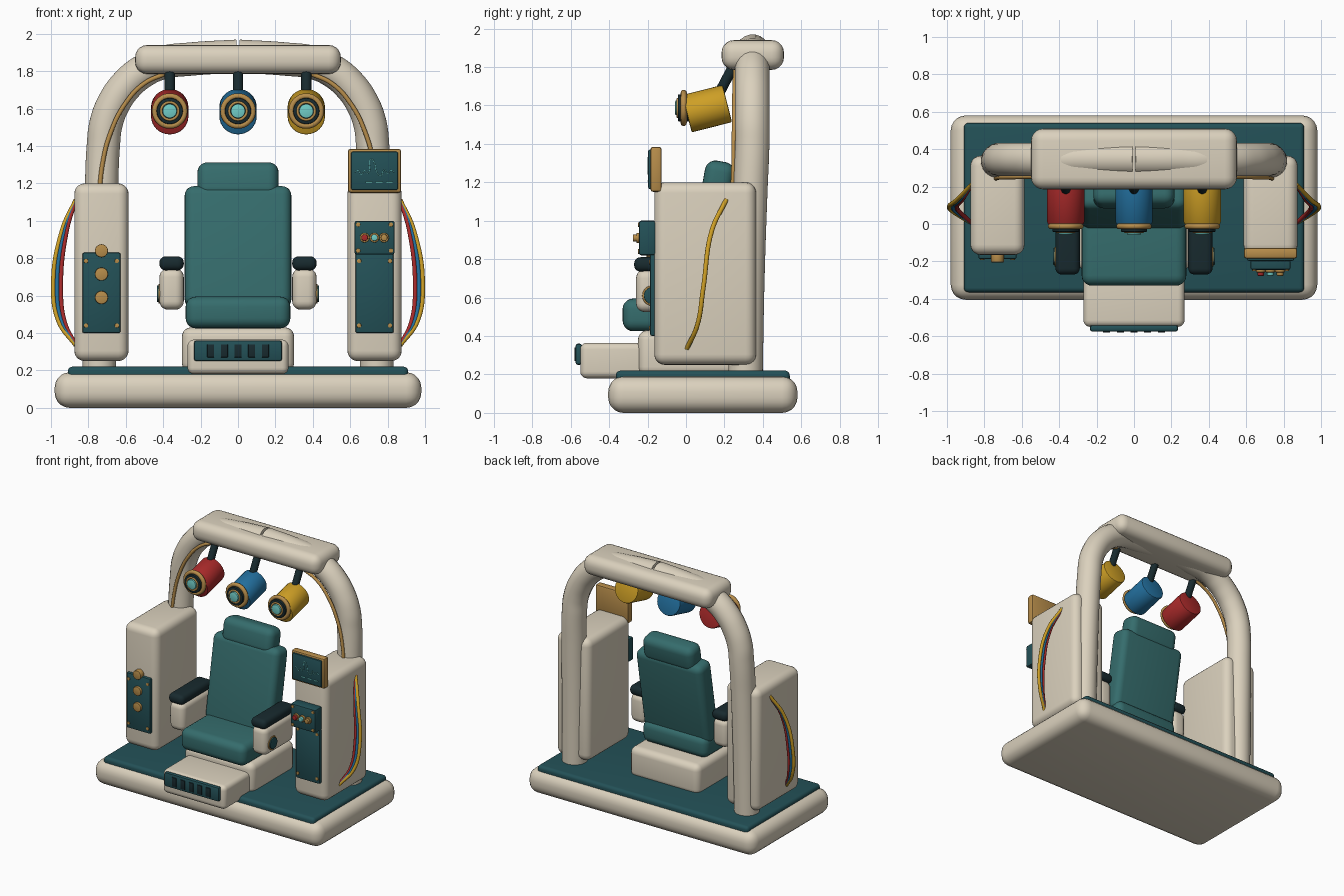
import bpy, bmesh, math
from mathutils import Vector, Matrix

if "Cube" in bpy.data.objects:
    bpy.data.objects.remove(bpy.data.objects["Cube"])


def material(name, r, g, b):
    m = bpy.data.materials.new(name)
    m.diffuse_color = [(c / 255) ** 2.2 for c in (r, g, b)] + [1]
    m.use_nodes = True
    m.node_tree.nodes["Principled BSDF"].inputs["Base Color"].default_value = m.diffuse_color
    return m


CREAM = material("cream", 218, 208, 188)
SEAT = material("seat_teal", 56, 108, 108)
DECK = material("deck_teal", 40, 82, 88)
DARK = material("dark", 30, 46, 50)
GOLD = material("gold", 182, 140, 76)
RED = material("red", 168, 46, 46)
BLUE = material("blue", 40, 112, 158)
YELLOW = material("yellow", 205, 158, 42)
CYAN = material("cyan", 112, 204, 198)


def finish(name, bm, mat):
    me = bpy.data.meshes.new(name)
    bm.to_mesh(me)
    bm.free()
    ob = bpy.data.objects.new(name, me)
    bpy.context.collection.objects.link(ob)
    me.materials.append(mat)
    bpy.ops.object.select_all(action='DESELECT')
    ob.select_set(True)
    bpy.context.view_layer.objects.active = ob
    bpy.ops.object.shade_smooth_by_angle(angle=math.radians(35))
    return ob


def box(name, lo, hi, mat, r=0.01, lean=0):
    """Rounded box between two corners, optionally leaning back about its centre."""
    lo, hi = Vector(lo), Vector(hi)
    bm = bmesh.new()
    bmesh.ops.create_cube(bm, size=1)
    bmesh.ops.scale(bm, vec=hi - lo, verts=bm.verts)
    bmesh.ops.bevel(bm, geom=bm.edges[:], offset=r, segments=5 if r > 0.015 else 2,
                    profile=0.5, affect='EDGES')
    bm.transform(Matrix.Translation((lo + hi) / 2) @ Matrix.Rotation(-math.radians(lean), 4, 'X'))
    return finish(name, bm, mat)


def xbox(name, x, w, y0, y1, z0, z1, mat, r=0.01, lean=0):
    return box(name, (x - w / 2, y0, z0), (x + w / 2, y1, z1), mat, r, lean)


def cyl(name, p, q, r, mat, bev=0.004, n=32):
    """Cylinder from p to q with softened rims."""
    p, q = Vector(p), Vector(q)
    bm = bmesh.new()
    bmesh.ops.create_cone(bm, cap_ends=True, segments=n, radius1=r, radius2=r, depth=(q - p).length)
    rims = [e for e in bm.edges if abs(e.verts[0].co.z - e.verts[1].co.z) < 1e-5]
    bmesh.ops.bevel(bm, geom=rims, offset=bev, segments=2, profile=0.5, affect='EDGES')
    bm.transform(Matrix.Translation((p + q) / 2) @ (q - p).to_track_quat('Z', 'Y').to_matrix().to_4x4())
    return finish(name, bm, mat)


def tube(name, pts, r, mat, res=5):
    """Round tube along a smooth path."""
    cu = bpy.data.curves.new(name, 'CURVE')
    cu.dimensions = '3D'
    cu.bevel_depth, cu.bevel_resolution, cu.resolution_u = r, res, 10
    cu.use_fill_caps = True
    sp = cu.splines.new('BEZIER')
    sp.bezier_points.add(len(pts) - 1)
    for b, p in zip(sp.bezier_points, pts):
        b.co = p
        b.handle_left_type = b.handle_right_type = 'AUTO'
    ob = bpy.data.objects.new(name, cu)
    bpy.context.collection.objects.link(ob)
    cu.materials.append(mat)
    return ob


def ring(name, c, R, r, mat):
    """Ring facing the front."""
    pts = [Vector(c) + Vector((R * math.cos(a), 0, R * math.sin(a)))
           for a in (i * math.tau / 8 for i in range(8))]
    ob = tube(name, pts, r, mat, 3)
    ob.data.splines[0].use_cyclic_u = True


def screws(name, x, w, z0, z1, y):
    for i, (sx, z) in enumerate([(-1, z0), (1, z0), (-1, z1), (1, z1)]):
        px = x + sx * w / 2
        cyl(f"{name}_screw_{i}", (px, y + 0.01, z), (px, y - 0.006, z), 0.012, GOLD, 0.002, 12)


# Base and deck
box("base", (-0.98, -0.405, 0), (0.98, 0.58, 0.19), CREAM, 0.08)
box("deck", (-0.91, -0.365, 0.15), (0.91, 0.54, 0.22), DECK, 0.025)

# Chair
xbox("pedestal", 0, 0.60, -0.25, 0.28, 0.19, 0.43, CREAM, 0.05)
xbox("footrest", 0, 0.54, -0.55, -0.2, 0.18, 0.365, CREAM, 0.035)
xbox("footrest_panel", 0, 0.47, -0.575, -0.54, 0.25, 0.36, DECK, 0.012)
for i in range(5):
    xbox(f"footrest_button_{i}", (i - 2) * 0.073, 0.038, -0.581, -0.57, 0.27, 0.34, DARK, 0.003)
xbox("seat", 0, 0.56, -0.33, 0.16, 0.425, 0.595, SEAT, 0.055)
xbox("backrest", 0, 0.57, 0.025, 0.185, 0.53, 1.185, SEAT, 0.05, 10)
xbox("headrest", 0, 0.435, 0.09, 0.245, 1.115, 1.31, SEAT, 0.055, 10)

# Mirrored parts
for s, side in ((-1, "left"), (1, "right")):
    # Armrest with side dial
    xbox(f"{side}_arm", s * 0.355, 0.13, -0.26, 0.1, 0.525, 0.745, CREAM, 0.045)
    xbox(f"{side}_arm_pad", s * 0.355, 0.13, -0.27, 0.11, 0.735, 0.81, DARK, 0.033)
    cyl(f"{side}_dial_rim", (s * 0.40, -0.175, 0.61), (s * 0.425, -0.175, 0.61), 0.053, GOLD)
    cyl(f"{side}_dial", (s * 0.41, -0.175, 0.61), (s * 0.433, -0.175, 0.61), 0.044, DECK)

    # Side cabinet and its front panel
    xbox(f"{side}_cabinet", s * 0.73, 0.29, -0.165, 0.365, 0.25, 1.20, CREAM, 0.055)
    xbox(f"{side}_panel", s * 0.73, 0.205, -0.187, -0.15, 0.40, 0.83, DECK, 0.01)
    screws(f"{side}_panel", s * 0.73, 0.165, 0.44, 0.785, -0.187)

    # Half of the arch: leaning post, then a quarter bend to the middle
    arch = [(0.742, 0.31, 0.2), (0.737, 0.32, 0.7), (0.73, 0.335, 1.15)]
    for a in range(0, 76, 15):
        t = math.radians(a)
        arch.append((0.3 + 0.42 * math.cos(t), 0.345, 1.4 + 0.46 * math.sin(t)))
    arch += [(0.25, 0.347, 1.865), (0.004, 0.347, 1.88)]
    tube(f"{side}_arch", [(s * x, y, z) for x, y, z in arch], 0.09, CREAM, 8)
    trim = [(0.745, 0.24, 1.1), (0.725, 0.248, 1.3), (0.685, 0.25, 1.46),
            (0.6, 0.252, 1.63), (0.5, 0.255, 1.735), (0.38, 0.258, 1.79)]
    tube(f"{side}_arch_trim", [(s * x, y, z) for x, y, z in trim], 0.012, GOLD)

    # Three looping cables on the outside
    for k, (cname, mat) in enumerate((("yellow", YELLOW), ("blue", BLUE), ("red", RED))):
        path = [(0, 0.21, 1.11), (0.072, 0.135, 0.95), (0.12, 0.09, 0.65),
                (0.09, 0.06, 0.46), (0, 0.005, 0.335)]
        f = 1 - 0.17 * k
        tube(f"{side}_{cname}_cable", [(s * (0.868 + x * f), y, z) for x, y, z in path], 0.012, mat)

# Top beam
box("top_beam", (-0.55, 0.185, 1.785), (0.55, 0.51, 1.94), CREAM, 0.065)

# Three spotlights
for x, cname, mat in ((-0.365, "red", RED), (0, "blue", BLUE), (0.365, "yellow", YELLOW)):
    n = f"{cname}_lamp"
    cyl(n + "_stem", (x, 0.26, 1.83), (x, 0.16, 1.64), 0.027, DARK)
    cyl(n + "_body", (x, 0.215, 1.61), (x, 0.005, 1.557), 0.1, mat, 0.008)
    ring(n + "_rim", (x, -0.012, 1.587), 0.079, 0.016, GOLD)
    cyl(n + "_barrel", (x, 0.05, 1.587), (x, -0.042, 1.587), 0.07, DARK)
    ring(n + "_lens_ring", (x, -0.042, 1.587), 0.046, 0.007, GOLD)
    cyl(n + "_lens", (x, -0.03, 1.587), (x, -0.056, 1.587), 0.038, CYAN)

# Left cabinet knobs
for i, z in enumerate((0.84, 0.715, 0.59)):
    cyl(f"left_knob_{i}", (-0.73, -0.15, z), (-0.73, -0.205, z), 0.035, GOLD)

# Right cabinet monitor with trace
xbox("monitor_frame", 0.73, 0.285, -0.185, -0.127, 1.15, 1.385, GOLD, 0.014)
xbox("monitor_screen", 0.73, 0.25, -0.197, -0.17, 1.165, 1.37, DECK, 0.008)
wave = (0, 0.01, -0.012, 0.008, -0.005, 0.07, 0.045, -0.01, -0.018, 0.012, -0.008, 0.01, 0)
tube("monitor_trace", [(0.625 + i * 0.0175, -0.198, 1.26 + h) for i, h in enumerate(wave)],
     0.002, CYAN, 1)
for i in range(3):
    xbox(f"monitor_dash_{i}", 0.70 + i * 0.055, 0.034, -0.2, -0.19, 1.203, 1.209, CYAN, 0.001)

# Right cabinet control box
xbox("control_box", 0.73, 0.215, -0.245, -0.155, 0.82, 1.0, DECK, 0.012)
screws("control_box", 0.73, 0.175, 0.84, 0.98, -0.245)
for i, mat in enumerate((RED, CYAN, GOLD)):
    x = 0.677 + i * 0.052
    cyl(f"control_knob_rim_{i}", (x, -0.235, 0.91), (x, -0.258, 0.91), 0.026, GOLD, 0.003, 24)
    cyl(f"control_knob_{i}", (x, -0.24, 0.91), (x, -0.277, 0.91), 0.018, mat, 0.004, 24)
